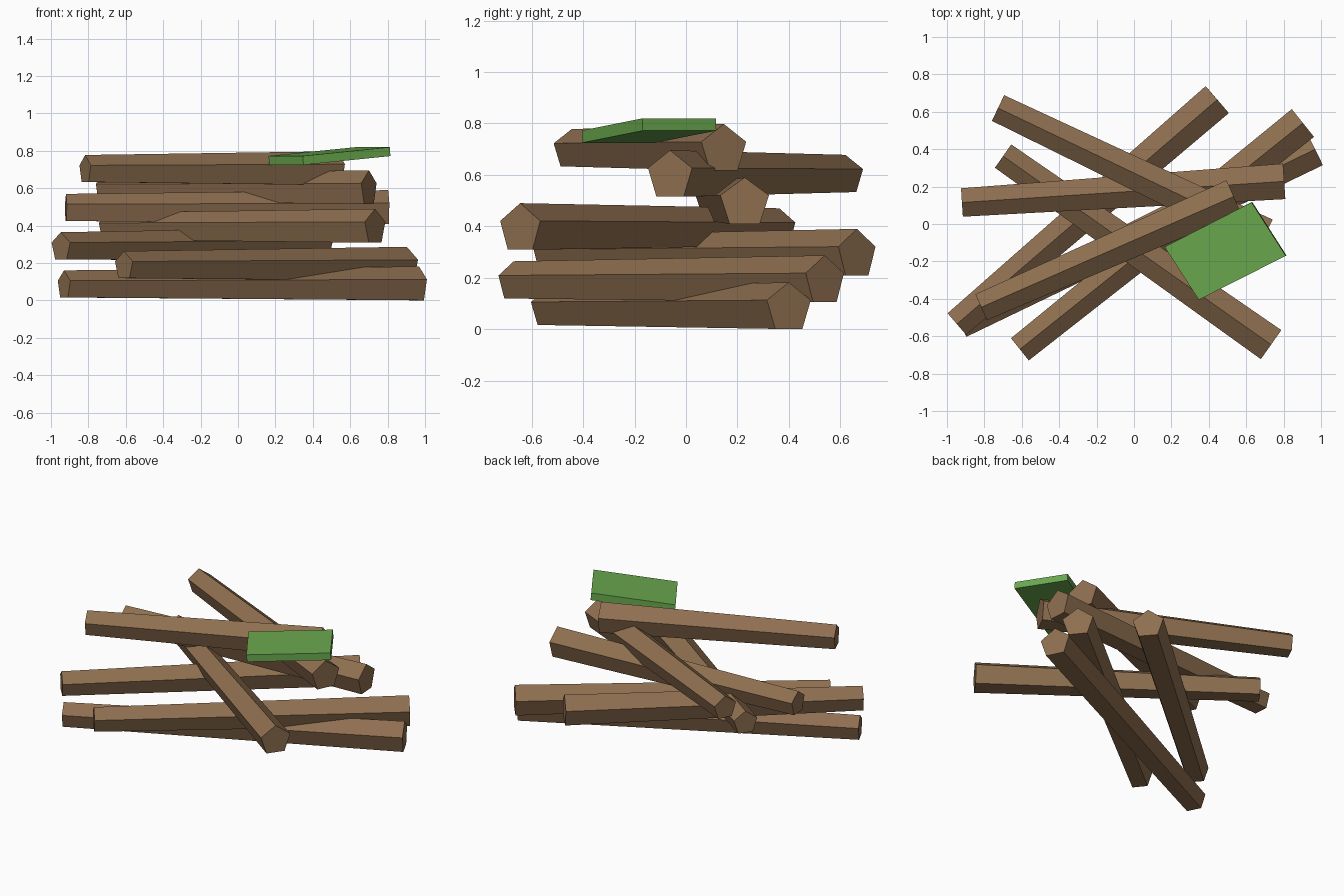
import bpy
import bmesh
from mathutils import Matrix, Vector

if "Cube" in bpy.data.objects:
    bpy.data.objects.remove(bpy.data.objects["Cube"], do_unlink=True)


def make_material(name, color):
    mat = bpy.data.materials.new(name)
    mat.use_nodes = True
    mat.diffuse_color = color
    mat.node_tree.nodes["Principled BSDF"].inputs["Base Color"].default_value = color
    return mat


wood = make_material("brown wood", (0.27, 0.157, 0.079, 1))
leaf_green = make_material("leaf green", (0.142, 0.39, 0.076, 1))


def add_object(name, bm, mat):
    bmesh.ops.recalc_face_normals(bm, faces=bm.faces[:])
    mesh = bpy.data.meshes.new(name)
    bm.to_mesh(mesh)
    bm.free()
    mesh.materials.append(mat)
    obj = bpy.data.objects.new(name, mesh)
    bpy.context.collection.objects.link(obj)
    return obj


def add_log(name, thin_end, thick_end):
    """Five-sided tapering log with one ridge pointing up."""
    a, b = Vector(thin_end), Vector(thick_end)
    axis = (b - a).normalized()
    side = Vector((0, 0, 1)).cross(axis).normalized()
    up = axis.cross(side)
    frame = Matrix((side, up, axis)).transposed().to_4x4()
    bm = bmesh.new()
    bmesh.ops.create_cone(bm, cap_ends=True, segments=5, radius1=0.08,
                          radius2=0.1, depth=(b - a).length)
    bm.transform(Matrix.Translation((a + b) / 2) @ frame)
    return add_object(name, bm, wood)


# Stack of crossed logs, bottom to top: thin end, thick end
logs = [
    ((-0.93, -0.535, 0.081), (0.968, 0.40, 0.082)),
    ((-0.61, -0.67, 0.184), (0.903, 0.54, 0.187)),
    ((-0.947, -0.535, 0.285), (0.445, 0.665, 0.29)),
    ((-0.70, 0.363, 0.39), (0.733, -0.645, 0.39)),
    ((-0.92, 0.115, 0.49), (0.803, 0.228, 0.49)),
    ((-0.727, 0.62, 0.598), (0.70, -0.062, 0.596)),
    ((-0.817, -0.445, 0.698), (0.533, 0.147, 0.698)),
]
for i, (thin, thick) in enumerate(logs, 1):
    add_log(f"log_{i}", thin, thick)

# Tilted green slab resting on the top log
bm = bmesh.new()
corners = [(0.35, -0.403, 0.725), (0.815, -0.168, 0.772),
           (0.632, 0.118, 0.772), (0.167, -0.12, 0.725)]
base = bm.faces.new([bm.verts.new(c) for c in corners])
base.normal_update()
thickness = base.normal * 0.048
top = bmesh.ops.extrude_face_region(bm, geom=[base], use_keep_orig=True)["geom"]
bmesh.ops.translate(bm, vec=thickness,
                    verts=[v for v in top if isinstance(v, bmesh.types.BMVert)])
add_object("leaf_slab", bm, leaf_green)
